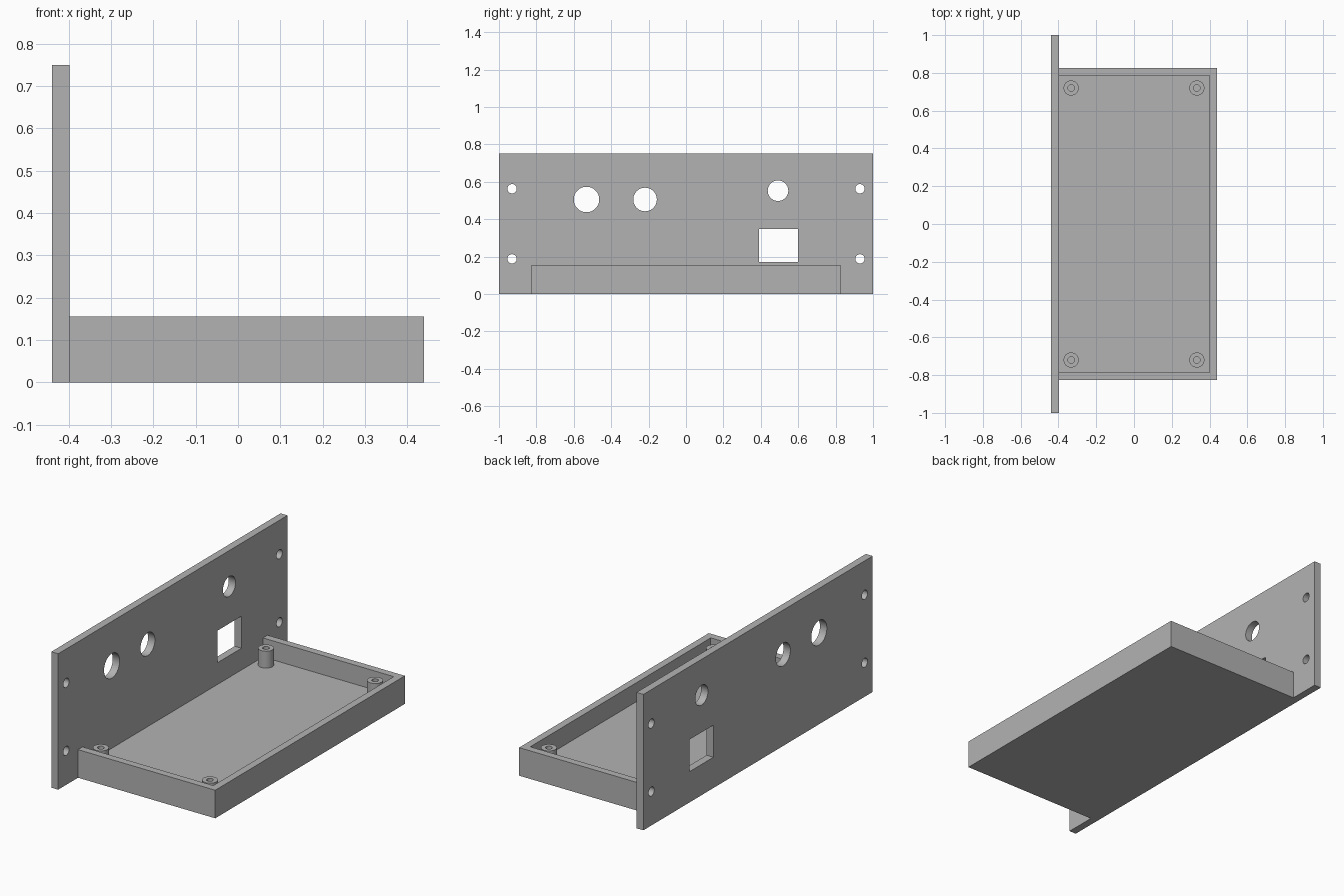
import bpy
import math
from mathutils import Matrix

cube = bpy.data.objects.get("Cube")
if cube:
    bpy.data.objects.remove(cube, do_unlink=True)

grey = bpy.data.materials.new("plain grey")
grey.use_nodes = True
COLOUR = (0.45, 0.45, 0.45, 1)
grey.diffuse_color = COLOUR
grey.node_tree.nodes["Principled BSDF"].inputs["Base Color"].default_value = COLOUR


def finish(name):
    obj = bpy.context.object
    obj.name = name
    obj.data.materials.append(grey)
    return obj


def box(name, low, high):
    """Box between two opposite corners."""
    bpy.ops.mesh.primitive_cube_add(size=1)
    obj = finish(name)
    size = [h - l for l, h in zip(low, high)]
    middle = [(h + l) / 2 for l, h in zip(low, high)]
    obj.data.transform(Matrix.Translation(middle) @ Matrix.Diagonal((*size, 1)))
    return obj


def cylinder(name, radius, depth, centre, turn=(0, 0, 0)):
    bpy.ops.mesh.primitive_cylinder_add(vertices=48, radius=radius, depth=depth,
                                        location=centre, rotation=turn)
    return finish(name)


def cut(target, cutters):
    """Subtract the cutters, bake the result and drop the cutters."""
    bpy.ops.object.select_all(action="DESELECT")
    bpy.context.view_layer.objects.active = target
    target.select_set(True)
    for cutter in cutters:
        cutter.hide_render = True
        mod = target.modifiers.new("cut", "BOOLEAN")
        mod.operation = "DIFFERENCE"
        mod.solver = "EXACT"
        mod.object = cutter
        bpy.ops.object.modifier_apply(modifier=mod.name)
        bpy.data.objects.remove(cutter, do_unlink=True)
    bpy.ops.object.shade_smooth_by_angle(angle=math.radians(30))


BACK, FACE, END = -0.44, -0.398, 0.44    # panel outside, panel inside, tray end
HALF, WALL, RIM, FLOOR = 0.827, 0.04, 0.155, 0.05
POST_TOP = 0.143

# Upright panel with connector and screw holes
panel = box("mounting_panel", (BACK, -1, 0), (FACE, 1, 0.75))
holes = [(-0.532, 0.505, 0.068), (-0.219, 0.505, 0.063), (0.492, 0.552, 0.055)]
holes += [(y, z, 0.025) for y in (-0.93, 0.93) for z in (0.1875, 0.5625)]
cutters = [cylinder("hole_cutter", r, 0.2, (BACK, y, z), (0, math.pi / 2, 0))
           for y, z, r in holes]
cutters.append(box("socket_cutter", (-0.6, 0.389, 0.17), (-0.3, 0.599, 0.347)))
cut(panel, cutters)

# Shallow tray, open on the panel side
tray = box("tray", (FACE, -HALF, 0), (END, HALF, RIM))
cut(tray, [box("tray_cutter", (FACE - 0.1, WALL - HALF, FLOOR),
               (END - WALL, HALF - WALL, 0.3))])

# Hollow screw posts in the corners
for side, x in (("panel", -0.333), ("outer", 0.333)):
    for end, y in (("front", -0.72), ("back", 0.72)):
        post = cylinder(f"{end}_{side}_post", 0.04, POST_TOP - FLOOR,
                        (x, y, (POST_TOP + FLOOR) / 2))
        cut(post, [cylinder("screw_cutter", 0.017, 0.4, (x, y, RIM))])
